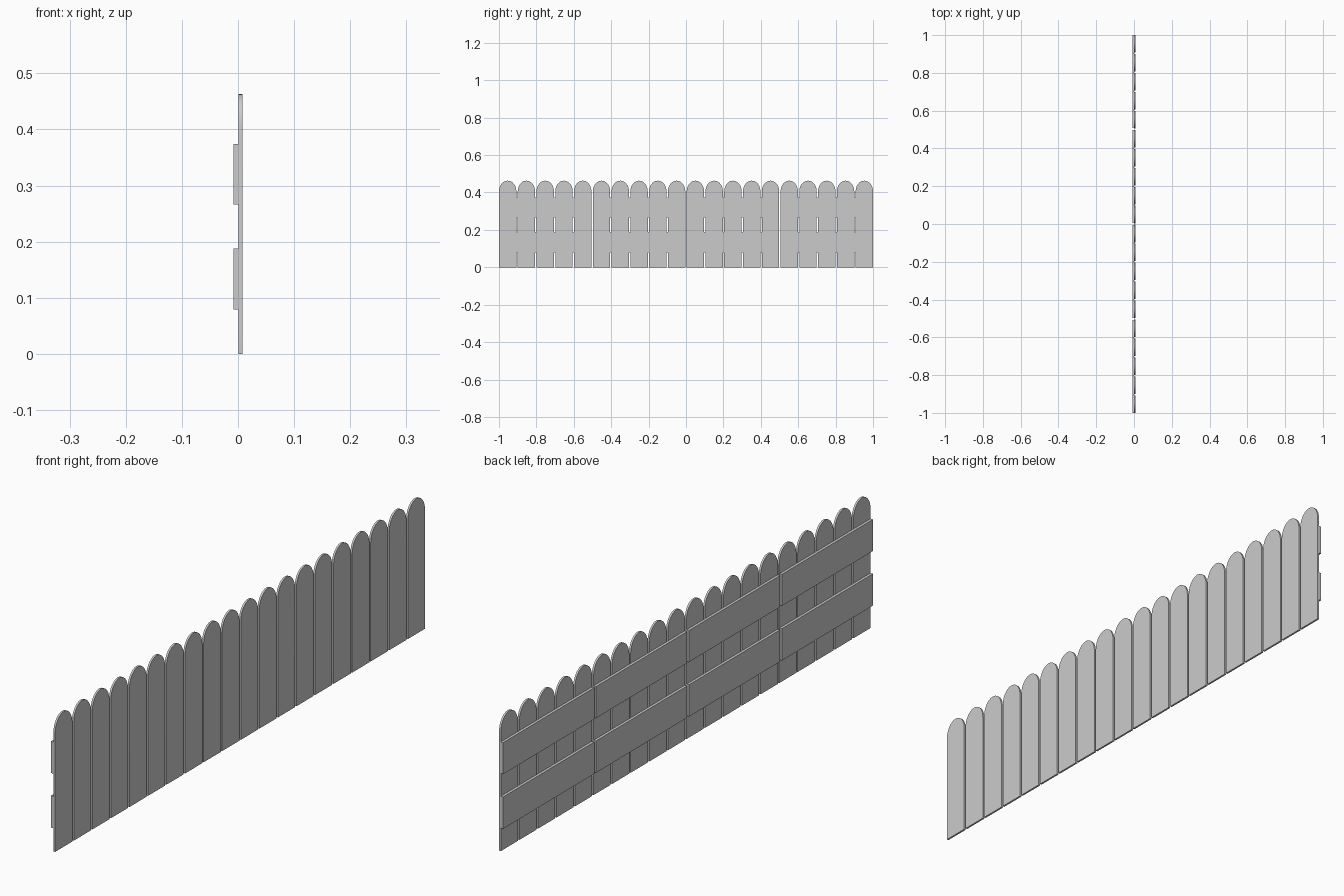
import bpy, bmesh, math

if "Cube" in bpy.data.objects:
    bpy.data.objects.remove(bpy.data.objects["Cube"])

X_BACK, X_JOIN, X_FRONT = -0.008, 0.0012, 0.008
TOP, RISE = 0.463, 0.057


def extrude_profile(name, pts, x0, x1):
    """Solid made from a closed (y, z) profile, extruded along x."""
    bm = bmesh.new()
    face = bm.faces.new([bm.verts.new((x0, y, z)) for y, z in pts])
    res = bmesh.ops.extrude_face_region(bm, geom=[face])
    verts = [g for g in res["geom"] if isinstance(g, bmesh.types.BMVert)]
    bmesh.ops.translate(bm, verts=verts, vec=(x1 - x0, 0, 0))
    bmesh.ops.recalc_face_normals(bm, faces=bm.faces)
    mesh = bpy.data.meshes.new(name)
    bm.to_mesh(mesh)
    bm.free()
    obj = bpy.data.objects.new(name, mesh)
    bpy.context.collection.objects.link(obj)
    return obj


# Pickets: 20 round-topped boards
COUNT, GAP = 20, 0.0075
width = (2 - (COUNT - 1) * GAP) / COUNT
half = width / 2
SEG = 20
profile = [(-half, 0), (half, 0)] + [
    (half * math.cos(math.pi * i / SEG), TOP - RISE + RISE * math.sin(math.pi * i / SEG))
    for i in range(SEG + 1)]
for i in range(COUNT):
    y = -1 + half + i * (width + GAP)
    picket = extrude_profile(f"picket_{i + 1}", profile, X_JOIN, X_FRONT)
    picket.location.y = y

# Rails: two rows of four boards on the back
RAIL_GAP = 0.01
length = (2 - 3 * RAIL_GAP) / 4
for row, (z0, z1) in {"lower": (0.079, 0.188), "upper": (0.266, 0.374)}.items():
    for i in range(4):
        y0 = -1 + i * (length + RAIL_GAP)
        y1 = y0 + length
        extrude_profile(f"{row}_rail_{i + 1}",
                        [(y0, z0), (y1, z0), (y1, z1), (y0, z1)], X_BACK, X_JOIN)

# Smooth the arched tops, keep board edges sharp
bpy.ops.object.select_all(action='SELECT')
bpy.context.view_layer.objects.active = bpy.context.selected_objects[0]
bpy.ops.object.shade_smooth_by_angle(angle=math.radians(30))
